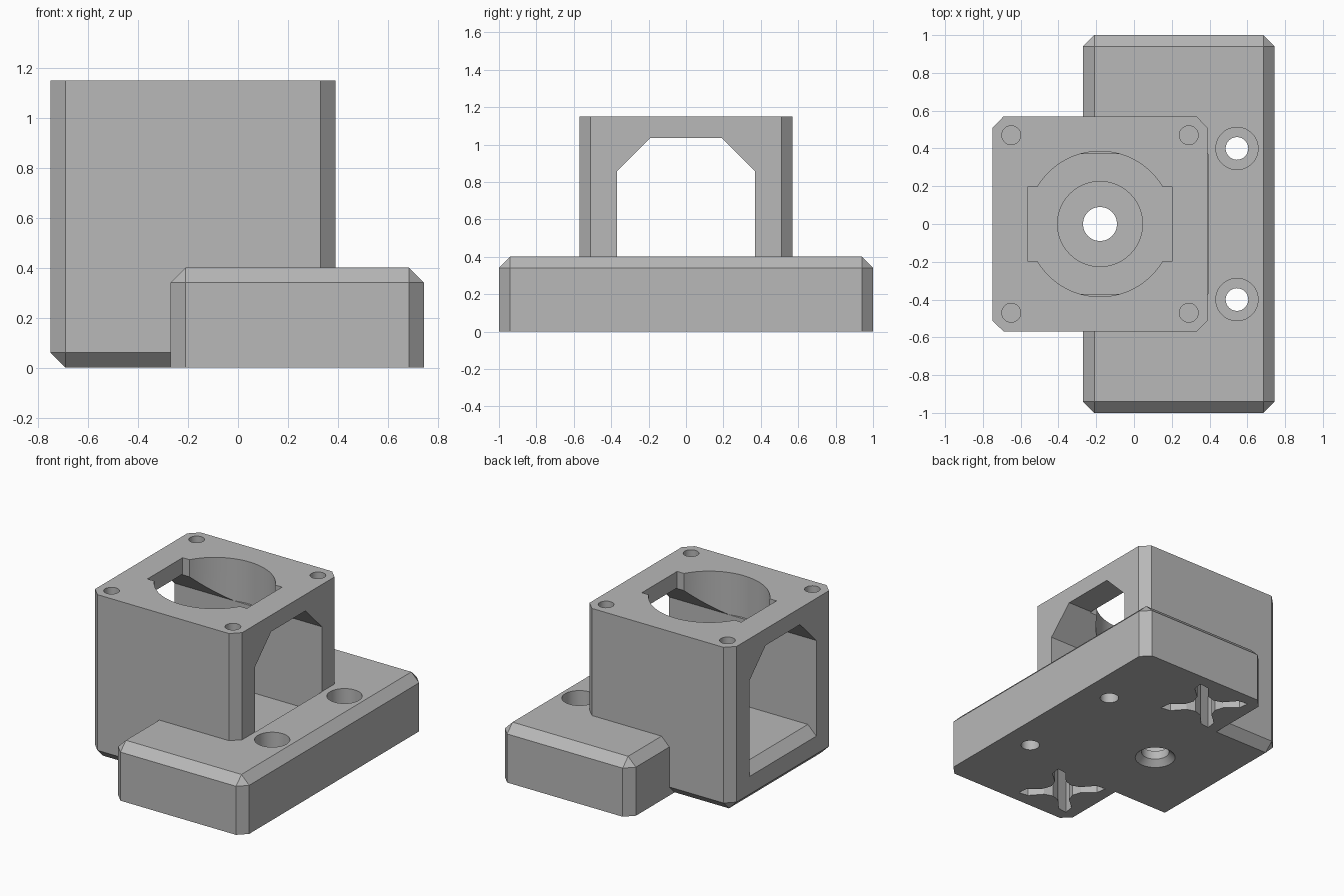
import bpy
import bmesh
import math
from mathutils import Vector

cube = bpy.data.objects.get("Cube")
if cube:
    bpy.data.objects.remove(cube, do_unlink=True)

grey = bpy.data.materials.new("plain_grey")
grey.use_nodes = True
grey.diffuse_color = (0.48, 0.48, 0.48, 1)
grey.node_tree.nodes["Principled BSDF"].inputs["Base Color"].default_value = grey.diffuse_color

CHAMFER = 0.06
BORE_X = -0.18


def finish(bm, name):
    bmesh.ops.recalc_face_normals(bm, faces=bm.faces[:])
    mesh = bpy.data.meshes.new(name)
    bm.to_mesh(mesh)
    bm.free()
    mesh.materials.append(grey)
    obj = bpy.data.objects.new(name, mesh)
    bpy.context.collection.objects.link(obj)
    return obj


def block(name, lo, hi, chamfer_z=None):
    """Box with chamfered upright edges and a chamfered rim at chamfer_z."""
    bm = bmesh.new()
    bmesh.ops.create_cube(bm, size=1)
    lo, hi = Vector(lo), Vector(hi)
    for v in bm.verts:
        v.co = Vector([lo[i] if v.co[i] < 0 else hi[i] for i in range(3)])
    if chamfer_z is not None:
        edges = []
        for e in bm.edges:
            a, b = (v.co.z for v in e.verts)
            if abs(a - b) > 0.01 or abs(a - chamfer_z) < 0.001:
                edges.append(e)
        bmesh.ops.bevel(bm, geom=edges, offset=CHAMFER, segments=1,
                        profile=0.5, affect='EDGES')
    return finish(bm, name)


def prism(name, points, place, sweep):
    """Extrude a flat outline; place maps each outline point to 3D."""
    bm = bmesh.new()
    face = bm.faces.new([bm.verts.new(place(a, b)) for a, b in points])
    out = bmesh.ops.extrude_face_region(bm, geom=[face])
    moved = [g for g in out["geom"] if isinstance(g, bmesh.types.BMVert)]
    bmesh.ops.translate(bm, verts=moved, vec=sweep)
    return finish(bm, name)


def rod(name, x, y, r_low, z_low, z_high, r_high=None, sides=48):
    bm = bmesh.new()
    bmesh.ops.create_cone(bm, cap_ends=True, segments=sides, radius1=r_low,
                          radius2=r_high or r_low, depth=z_high - z_low)
    bmesh.ops.translate(bm, verts=bm.verts[:], vec=(x, y, (z_low + z_high) / 2))
    return finish(bm, name)


def combine(target, tool, operation='DIFFERENCE'):
    tool.hide_render = True
    mod = target.modifiers.new("combine", 'BOOLEAN')
    mod.operation = operation
    mod.solver = 'EXACT'
    mod.object = tool
    bpy.context.view_layer.objects.active = target
    bpy.ops.object.modifier_apply(modifier=mod.name)
    bpy.data.objects.remove(tool, do_unlink=True)


# Foot plate and tower joined into one bracket
bracket = block("mounting_bracket", (-0.27, -1, 0), (0.745, 1, 0.4), 0.4)
combine(bracket, block("tower", (-0.75, -0.57, 0), (0.39, 0.57, 1.15), 0), 'UNION')

# Window running through the tower, with sloped upper corners
half = [(0.37, 0.25), (0.37, 0.855), (0.19, 1.035)]
window = half + [(-y, z) for y, z in reversed(half)]
combine(bracket, prism("window_cutter", window, lambda y, z: (-0.9, y, z), (1.291, 0, 0)))

# Sloped sill on the outer side of the window
sill = [(-0.685, 0.25), (-0.81, 0.125), (-0.81, 0.35), (-0.685, 0.35)]
combine(bracket, prism("sill_cutter", sill, lambda x, z: (x, -0.37, z), (0, 0.74, 0)))

# Large bore and side notches in the top plate
combine(bracket, rod("bore_cutter", BORE_X, 0, 0.385, 0.855, 1.3, sides=96))
combine(bracket, block("notch_cutter", (-0.565, -0.195, 0.9), (0.205, 0.195, 1.3)))

# Bearing seat, shaft hole and countersink in the floor
combine(bracket, rod("seat_cutter", BORE_X, 0, 0.225, 0.1, 0.3, sides=64))
combine(bracket, rod("shaft_cutter", BORE_X, 0, 0.09, -0.1, 0.3))
combine(bracket, rod("countersink_cutter", BORE_X, 0, 0.15, -0.02, 0.04, r_high=0.09))

# Outline of the cross-shaped sockets under the foot, one quarter turned four times
arm = [(0.09, 0), (0.11, 0.06), (0.19, 0.13), (0.2, 0.2), (0.13, 0.19), (0.06, 0.11)]
star = []
for k in range(4):
    c, s = round(math.cos(k * math.pi / 2)), round(math.sin(k * math.pi / 2))
    star += [(c * x - s * y, s * x + c * y) for x, y in arm]

for side in (-1, 1):
    # Top screw holes
    for x in (-0.65, 0.29):
        combine(bracket, rod("screw_cutter", x, side * 0.47, 0.05, 0.85, 1.3, sides=32))
    # Counterbored bolt holes in the foot
    combine(bracket, rod("bolt_cutter", 0.545, side * 0.4, 0.06, -0.1, 0.5, sides=32))
    combine(bracket, rod("bolt_head_cutter", 0.545, side * 0.4, 0.112, 0.2, 0.5))
    # Blind sockets
    combine(bracket, prism("socket_cutter", star,
                           lambda x, y: (x + 0.007, y + side * 0.72, -0.1), (0, 0, 0.4)))

bpy.ops.object.select_all(action='DESELECT')
bracket.select_set(True)
bpy.context.view_layer.objects.active = bracket
bpy.ops.object.shade_smooth_by_angle(angle=math.radians(25))
